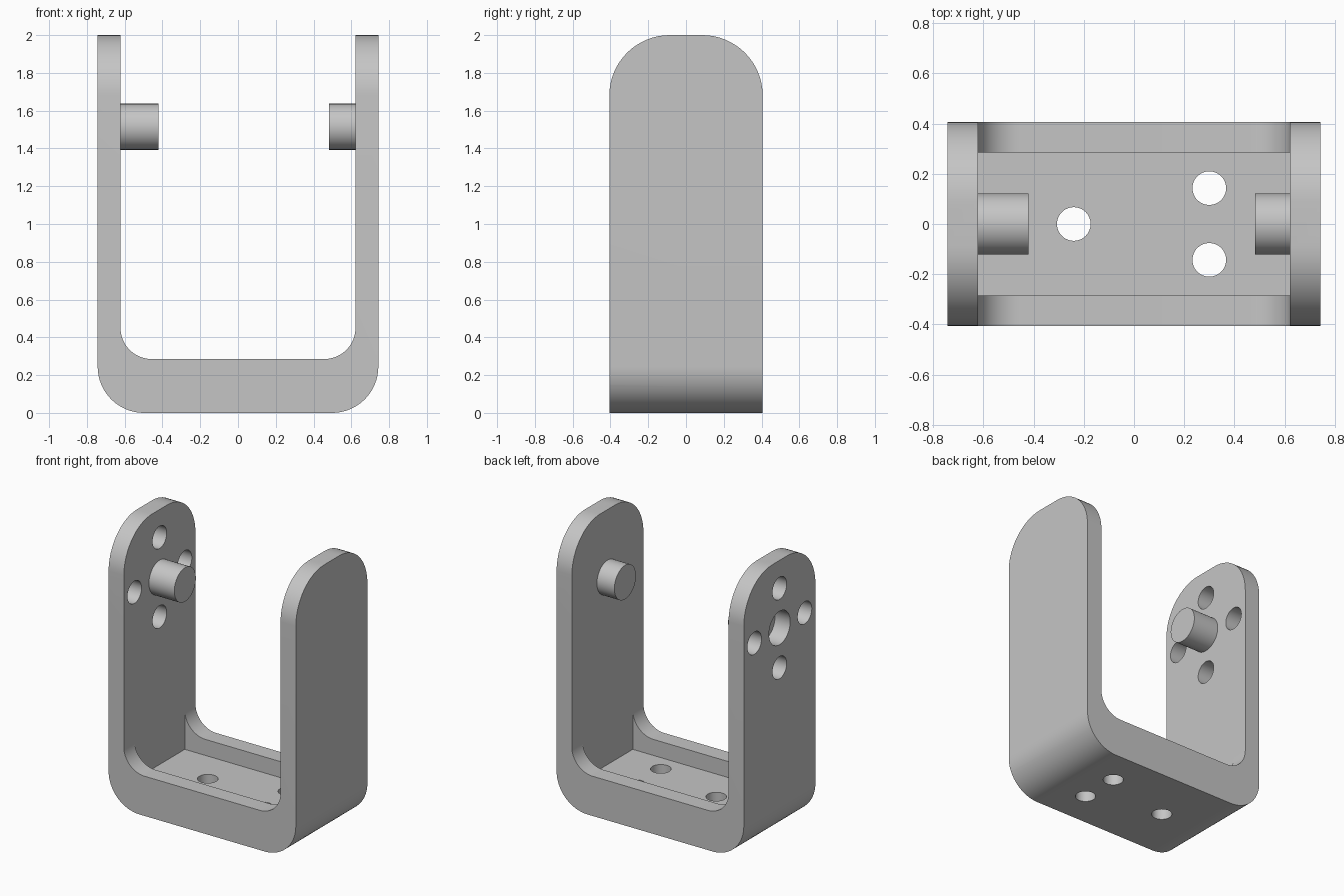
import bpy
import bmesh
from math import pi, cos, sin, radians
from mathutils import Matrix, Vector

old = bpy.data.objects.get("Cube")
if old:
    bpy.data.objects.remove(old, do_unlink=True)

W, D, H = 0.743, 0.406, 2.0      # half width, half depth, height
INNER = 0.622                    # inner wall face
RAIL_Z, FLOOR_Z = 0.285, 0.17
PIN_Z, PIN_R = 1.515, 0.122

grey = bpy.data.materials.new("plain grey")
grey.use_nodes = True
colour = (0.56, 0.56, 0.56, 1)
grey.diffuse_color = colour
grey.node_tree.nodes["Principled BSDF"].inputs["Base Color"].default_value = colour


def finish(name, bm):
    bmesh.ops.recalc_face_normals(bm, faces=bm.faces)
    mesh = bpy.data.meshes.new(name)
    bm.to_mesh(mesh)
    bm.free()
    mesh.materials.append(grey)
    ob = bpy.data.objects.new(name, mesh)
    bpy.context.scene.collection.objects.link(ob)
    return ob


def arc(cx, cz, r, start, end, steps=16):
    return [(cx + r * cos(radians(start + (end - start) * i / steps)),
             cz + r * sin(radians(start + (end - start) * i / steps)))
            for i in range(steps + 1)]


def mirrored(half):
    """Complete a right-hand outline with its left-hand mirror image."""
    return half + [(-x, z) for x, z in reversed(half)]


def extrude(name, outline, axis, half):
    """Extrude an upright outline along x or y, centred on the origin."""
    bm = bmesh.new()
    if axis == "y":
        pts, move = [(u, -half, z) for u, z in outline], Vector((0, 2 * half, 0))
    else:
        pts, move = [(-half, u, z) for u, z in outline], Vector((2 * half, 0, 0))
    face = bm.faces.new([bm.verts.new(p) for p in pts])
    ext = bmesh.ops.extrude_face_region(bm, geom=[face])
    bmesh.ops.translate(bm, vec=move,
                        verts=[v for v in ext["geom"] if isinstance(v, bmesh.types.BMVert)])
    return finish(name, bm)


def cylinder(name, centre, r, length, axis):
    bm = bmesh.new()
    turn = Matrix.Rotation(pi / 2, 4, "Y") if axis == "x" else Matrix()
    bmesh.ops.create_cone(bm, cap_ends=True, segments=64, radius1=r, radius2=r,
                          depth=length, matrix=Matrix.Translation(centre) @ turn)
    return finish(name, bm)


def combine(target, other, operation):
    """Apply a boolean and discard the helper."""
    mod = target.modifiers.new(operation, "BOOLEAN")
    mod.operation, mod.solver, mod.object = operation, "EXACT", other
    bpy.context.view_layer.objects.active = target
    bpy.ops.object.modifier_apply(modifier=mod.name)
    bpy.data.objects.remove(other, do_unlink=True)


# U-shaped body with rounded outer and inner corners
R_OUT, R_IN = 0.245, 0.165
outside = mirrored(arc(W - R_OUT, R_OUT, R_OUT, -90, 0) + [(W, H)])
inside = mirrored(arc(INNER - R_IN, RAIL_Z + R_IN, R_IN, -90, 0) + [(INNER, H)])
right_out, right_in = outside[:len(outside) // 2], inside[:len(inside) // 2]
half_u = right_out + right_in[::-1]
u_outline = right_out + right_in[::-1] + [(-x, z) for x, z in right_in] \
    + [(-x, z) for x, z in reversed(right_out)]
bracket = extrude("bracket", u_outline, "y", D)

# Rounded arm tops
R_TOP = 0.32
arch = mirrored([(D, -0.1)] + arc(D - R_TOP, H - R_TOP, R_TOP, 0, 90))
combine(bracket, extrude("arch_cutter", arch, "x", 1), "INTERSECT")

# Sunken floor between the two edge rails
pocket = mirrored([(INNER, FLOOR_Z), (INNER, 1.0)])
combine(bracket, extrude("pocket_cutter", pocket, "y", 0.285), "DIFFERENCE")

# Pivot pins, the longer one on the drilled arm
for inner_end, side in ((0.42, -1), (0.483, 1)):
    root = INNER + 0.04
    pin = cylinder("pin", (side * (root + inner_end) / 2, 0, PIN_Z), PIN_R, root - inner_end, "x")
    combine(bracket, pin, "UNION")

# Blind bore behind the longer pin
combine(bracket, cylinder("bore", (-INNER - 0.2, 0, PIN_Z), 0.12, 0.4, "x"), "DIFFERENCE")

# Four screw holes around the bore
for i in range(4):
    a = i * pi / 2
    place = (-W + 0.06, 0.285 * cos(a), PIN_Z + 0.285 * sin(a))
    combine(bracket, cylinder("screw_hole", place, 0.08, 0.3, "x"), "DIFFERENCE")

# Three mounting holes through the floor
for x, y in ((-0.24, 0), (0.3, 0.143), (0.3, -0.143)):
    combine(bracket, cylinder("floor_hole", (x, y, 0.1), 0.067, 0.4, "z"), "DIFFERENCE")

bpy.ops.object.select_all(action="DESELECT")
bracket.select_set(True)
bpy.context.view_layer.objects.active = bracket
bpy.ops.object.shade_smooth_by_angle(angle=radians(30))
